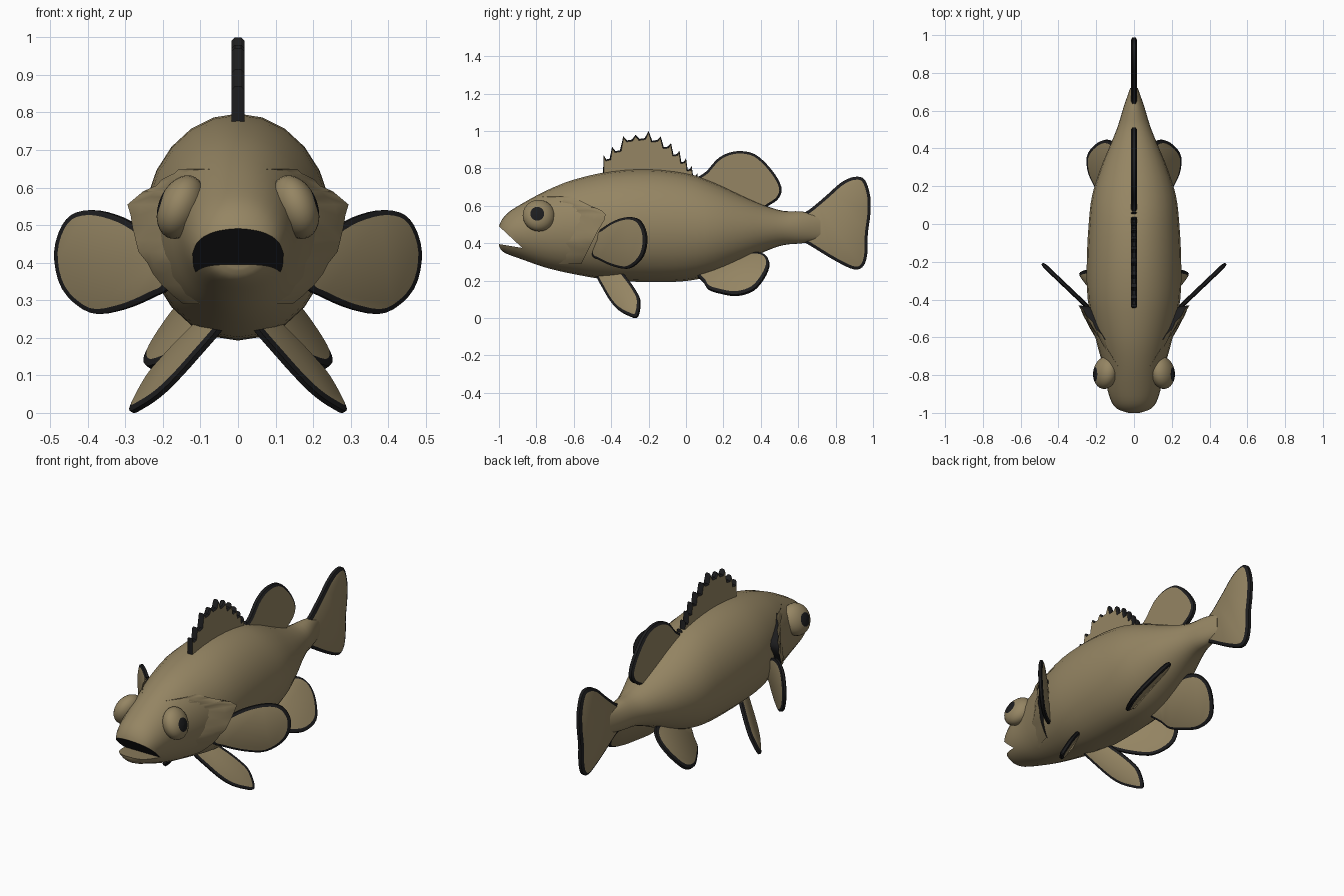
import bpy, bmesh, math
from mathutils import Vector

if "Cube" in bpy.data.objects:
    bpy.data.objects.remove(bpy.data.objects["Cube"])


def material(name, rgb):
    m = bpy.data.materials.new(name)
    m.diffuse_color = (*rgb, 1)
    m.use_nodes = True
    m.node_tree.nodes["Principled BSDF"].inputs["Base Color"].default_value = m.diffuse_color
    return m


TAN = material("olive_tan", (0.30, 0.235, 0.125))
DARK = material("near_black", (0.012, 0.012, 0.013))


def make(name, verts, faces, mats=None, mirror=False, angle=40):
    me = bpy.data.meshes.new(name)
    me.from_pydata([tuple(v) for v in verts], [], faces)
    for m in (TAN, DARK):
        me.materials.append(m)
    if mats:
        me.polygons.foreach_set("material_index", mats)
    bm = bmesh.new()
    bm.from_mesh(me)
    bmesh.ops.recalc_face_normals(bm, faces=bm.faces)
    bm.to_mesh(me)
    bm.free()
    ob = bpy.data.objects.new(name, me)
    bpy.context.collection.objects.link(ob)
    if mirror:
        ob.modifiers.new("Mirror", 'MIRROR').use_clip = False
    smooth(ob, angle)
    return ob


def smooth(ob, angle):
    bpy.ops.object.select_all(action='DESELECT')
    ob.select_set(True)
    bpy.context.view_layer.objects.active = ob
    bpy.ops.object.shade_smooth_by_angle(angle=math.radians(angle))


def spline(pts, n, closed):
    """Catmull-Rom curve through tuples of any size."""
    P = [Vector(p) for p in pts]
    k = len(P)
    out = []
    for i in range(k if closed else k - 1):
        g = (lambda j: P[j % k]) if closed else (lambda j: P[max(0, min(k - 1, j))])
        a, b, c, d = g(i - 1), g(i), g(i + 1), g(i + 2)
        for s in range(n):
            t = s / n
            out.append(0.5 * (2 * b + (c - a) * t + (2 * a - 5 * b + 4 * c - d) * t ** 2
                              + (3 * b - a - 3 * c + d) * t ** 3))
    if not closed:
        out.append(P[-1])
    return out


# body: rings along y given as (y, top, bottom, half width)
stations = [(-1.0, .49, .385, .05), (-.985, .525, .36, .085), (-.95, .565, .34, .115),
            (-.88, .61, .315, .14), (-.75, .68, .27, .165), (-.6, .74, .235, .205),
            (-.4, .785, .202, .245), (-.2, .797, .193, .25), (0, .775, .198, .24),
            (.15, .725, .232, .222), (.3, .655, .297, .175), (.42, .603, .355, .125),
            (.52, .573, .39, .085), (.62, .57, .40, .055), (.72, .55, .42, .02)]
rings = spline(stations, 3, False)
N = 24
verts, faces = [], []
for y, top, bot, w in rings:
    for j in range(N):
        a = 2 * math.pi * j / N
        verts.append((w * math.sin(a), y, (top + bot) / 2 + (top - bot) / 2 * math.cos(a)))
for i in range(len(rings) - 1):
    for j in range(N):
        k = (j + 1) % N
        faces.append((i * N + j, i * N + k, (i + 1) * N + k, (i + 1) * N + j))
faces += [tuple(range(N)), tuple(range((len(rings) - 1) * N, len(rings) * N))]
body = make("body", verts, faces)

# mouth: wedge cut, dark roof and tan floor
tri = [(-1.15, .63), (-1.15, .42), (-.875, .375)]
cut = make("mouth_cutter", [(x, y, z) for x in (-.4, .4) for y, z in tri],
           [(0, 1, 2), (3, 4, 5), (0, 1, 4, 3), (1, 2, 5, 4), (2, 0, 3, 5)], [0, 0, 0, 0, 1])
mod = body.modifiers.new("Mouth", 'BOOLEAN')
mod.operation, mod.object, mod.solver = 'DIFFERENCE', cut, 'EXACT'
mod.material_mode = 'TRANSFER'
bpy.context.view_layer.objects.active = body
bpy.ops.object.modifier_apply(modifier="Mouth")
bpy.data.objects.remove(cut)
smooth(body, 40)


def body_x(y, z):
    """Half width of the body at a height."""
    r = min(rings, key=lambda q: abs(q[0] - y))
    u = (z - (r[1] + r[2]) / 2) / ((r[1] - r[2]) / 2)
    return r[3] * math.sqrt(max(0, 1 - u * u))


# eyes: tilted flattened balls with a dark cap for the pupil
M, R = 24, 14
verts, faces, mats = [], [], []
tilt = math.radians(17)
for i in range(R + 1):
    for j in range(M):
        p, a = math.pi * i / R, 2 * math.pi * j / M
        u, v, w = .062 * math.cos(p), .086 * math.sin(p) * math.cos(a), .088 * math.sin(p) * math.sin(a)
        verts.append((.152 + u * math.cos(tilt) - w * math.sin(tilt), -.787 + v - .15 * u,
                      .548 + u * math.sin(tilt) * .6 + w * math.cos(tilt)))
for i in range(R):
    for j in range(M):
        k = (j + 1) % M
        faces.append((i * M + j, i * M + k, (i + 1) * M + k, (i + 1) * M + j))
        mats.append(1 if i < 2 else 0)
make("eyes", verts, faces, mats, mirror=True)

# gill covers: raised flaps with a dark back edge
edge = spline([(-.61, .65, .0), (-.52, .605, .02), (-.43, .555, .055), (-.475, .46, .04),
               (-.52, .37, .03), (-.56, .29, .0)], 3, False)
verts, faces, mats = [], [], []
for y, z, lift in edge:
    b = body_x(y, z)
    yf = y - .16
    verts += [(body_x(yf, z) - .012, yf, z), (body_x(y - .06, z) + lift * .55, y - .06, z),
              (b + lift, y, z), (b - .03, y - .012, z)]
for i in range(len(edge) - 1):
    for c in range(3):
        a = i * 4 + c
        faces.append((a, a + 1, a + 5, a + 4))
        mats.append(1 if c == 2 else 0)
make("gill_covers", verts, faces, mats, mirror=True, angle=50)


def fin(name, pts, plane=(0, 0, 0), half=.017, rim=.013, n=4, mirror=False):
    """Flat fin in the plane x = a + b*y + c*z with a dark bevelled rim."""
    a, b, c = plane
    o = [Vector(p) for p in pts] if n == 0 else spline(pts, n, True)
    k = len(o)
    area = sum(o[i].x * o[(i + 1) % k].y - o[(i + 1) % k].x * o[i].y for i in range(k))
    sgn = 1 if area > 0 else -1
    inner = []
    for i in range(k):
        t = (o[i] - o[i - 1]).normalized() + (o[(i + 1) % k] - o[i]).normalized()
        t = t.normalized() if t.length > 1e-4 else Vector((1, 0))
        inner.append(o[i] + Vector((-t.y, t.x)) * rim * sgn)
    nrm = Vector((1, -b, -c)).normalized()
    pos = lambda q: Vector((a + b * q.x + c * q.y, q.x, q.y))
    verts = ([pos(q) + nrm * half for q in inner] + [pos(q) + nrm * half * .5 for q in o]
             + [pos(q) - nrm * half * .5 for q in o] + [pos(q) - nrm * half for q in inner])
    faces = [tuple(range(k)), tuple(range(4 * k - 1, 3 * k - 1, -1))]
    for r in range(3):
        for i in range(k):
            j = (i + 1) % k
            faces.append((r * k + i, r * k + j, (r + 1) * k + j, (r + 1) * k + i))
    make(name, verts, faces, [0, 0] + [1] * (3 * k), mirror, 30)


# spiny dorsal fin: pointed tips with notches between them
tips = [(-.44, .87), (-.395, .915), (-.335, .972), (-.27, .98), (-.2, 1.0), (-.135, .97),
        (-.08, .935), (-.035, .895), (0, .855), (.03, .815), (.06, .775)]
saw = [(-.445, .74)]
for i, (y, z) in enumerate(tips):
    saw.append((y, z))
    if i < len(tips) - 1:
        y2, z2 = tips[i + 1]
        saw += [(y + .3 * (y2 - y), min(z, z2) - .022), (y + .7 * (y2 - y), min(z, z2) - .018)]
saw += [(.07, .71), (-.2, .74)]
fin("spiny_dorsal_fin", saw, n=0, rim=.009)

# other single fins
fin("rear_dorsal_fin", [(.05, .72), (.11, .785), (.18, .86), (.27, .892), (.37, .875), (.46, .79),
                        (.51, .70), (.495, .64), (.44, .60), (.38, .57), (.25, .62)])
fin("tail_fin", [(.58, .53), (.66, .58), (.75, .655), (.83, .725), (.9, .755), (.955, .74), (.985, .65),
                 (.985, .55), (.972, .45), (.97, .35), (.95, .28), (.9, .26), (.8, .305), (.66, .39),
                 (.58, .44)], rim=.016)

# paired fins
fin("pectoral_fins", [(-.5, .44), (-.45, .475), (-.38, .52), (-.3, .54), (-.24, .515), (-.21, .43),
                      (-.23, .33), (-.3, .267), (-.38, .275), (-.46, .31), (-.5, .34)],
    plane=(.265 + .42 * 1.05, 1.05, 0), half=.012, mirror=True)
fin("pelvic_fins", [(-.48, .25), (-.44, .15), (-.38, .06), (-.31, .015), (-.26, .008), (-.245, .09),
                    (-.27, .15), (-.32, .22), (-.38, .28)],
    plane=(.1 + .2 * .6 + .4 * .5, .5, -.6), half=.013, mirror=True)
fin("anal_fins", [(.06, .24), (.095, .19), (.12, .155), (.18, .135), (.27, .122), (.36, .15), (.42, .22),
                  (.445, .29), (.42, .338), (.35, .35), (.25, .33), (.15, .29)],
    plane=(.07 + .9 * .2, .9 * .4, -.9), half=.014, mirror=True)
